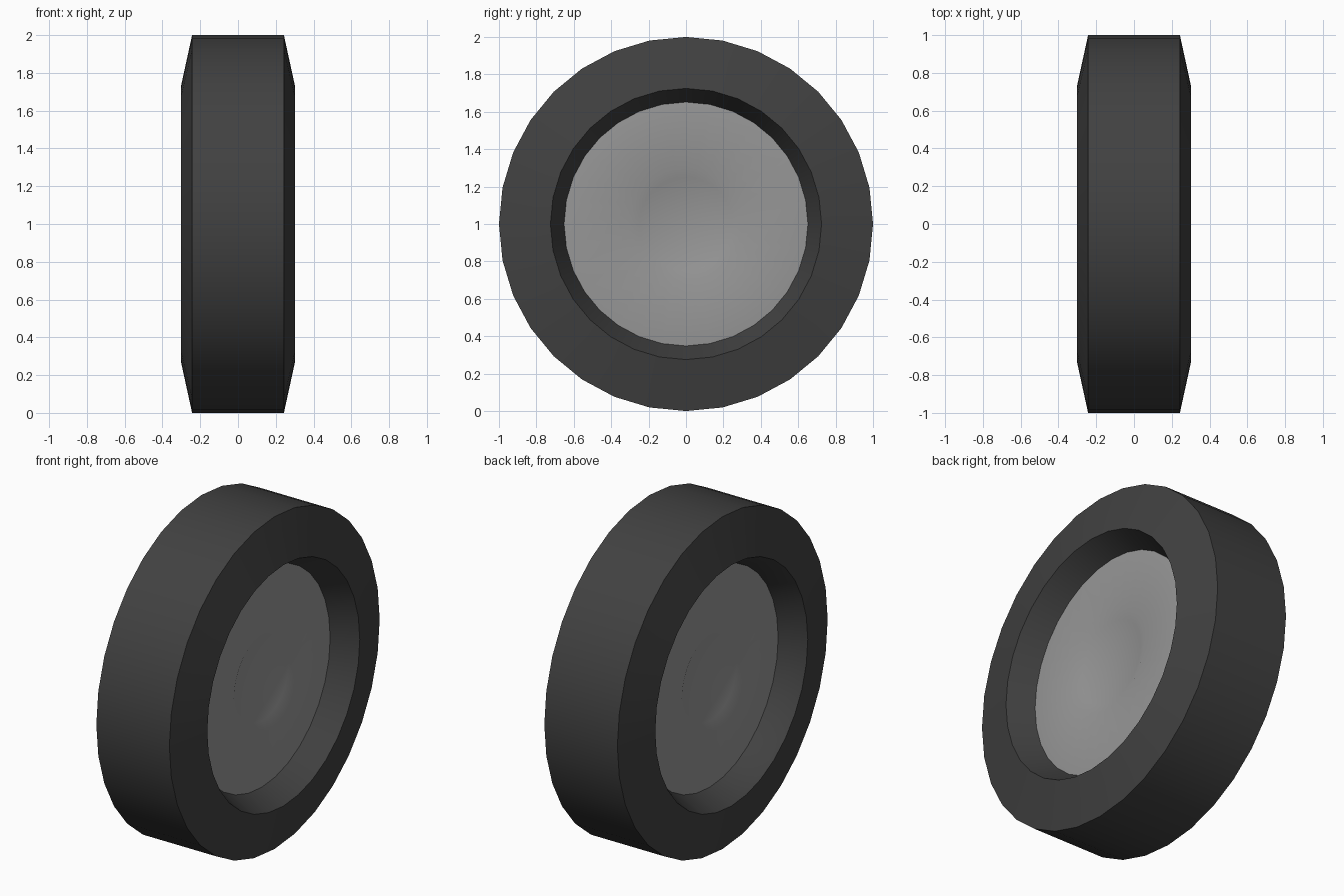
import bpy, bmesh, math

if "Cube" in bpy.data.objects:
    bpy.data.objects.remove(bpy.data.objects["Cube"])

SIDES = 32
CENTRE_Z = 1.0


def material(name, rgb):
    m = bpy.data.materials.new(name)
    m.diffuse_color = (*rgb, 1.0)
    m.use_nodes = True
    m.node_tree.nodes["Principled BSDF"].inputs["Base Color"].default_value = m.diffuse_color
    return m


def lathe(name, profile, mat):
    """Revolve (x, radius) points around the x axis; radius 0 makes a pole."""
    bm = bmesh.new()
    rings = []
    for x, r in profile:
        if r == 0:
            rings.append([bm.verts.new((x, 0, CENTRE_Z))] * SIDES)
        else:
            rings.append([bm.verts.new((x, r * math.cos(a), CENTRE_Z + r * math.sin(a)))
                          for a in (2 * math.pi * i / SIDES for i in range(SIDES))])
    for p, q in zip(rings, rings[1:]):
        for i in range(SIDES):
            j = (i + 1) % SIDES
            corners = list(dict.fromkeys((p[i], p[j], q[j], q[i])))
            bm.faces.new(corners)
    bmesh.ops.recalc_face_normals(bm, faces=bm.faces[:])
    mesh = bpy.data.meshes.new(name)
    bm.to_mesh(mesh)
    bm.free()
    mesh.materials.append(mat)
    obj = bpy.data.objects.new(name, mesh)
    bpy.context.collection.objects.link(obj)
    bpy.ops.object.select_all(action='DESELECT')
    obj.select_set(True)
    bpy.context.view_layer.objects.active = obj
    bpy.ops.object.shade_smooth_by_angle(angle=math.radians(30))
    return obj


def mirrored(half):
    """Complete a half profile with its mirror image in x."""
    return half + [(-x, r) for x, r in reversed(half)]


rubber = material("dark rubber", (0.053, 0.053, 0.053))
metal = material("grey metal", (0.31, 0.31, 0.31))

# Tyre: inner lip, sloping sidewall, flat tread; closed on the inside
tyre = mirrored([(0.157, 0.652), (0.303, 0.725), (0.243, 1.0)])
lathe("tyre", tyre + tyre[:1], rubber)

# Wheel disc: slightly domed on both sides with a dished hub
lathe("wheel_disc", mirrored([(0.162, 0), (0.162, 0.25), (0.182, 0.30), (0.157, 0.652)]), metal)
